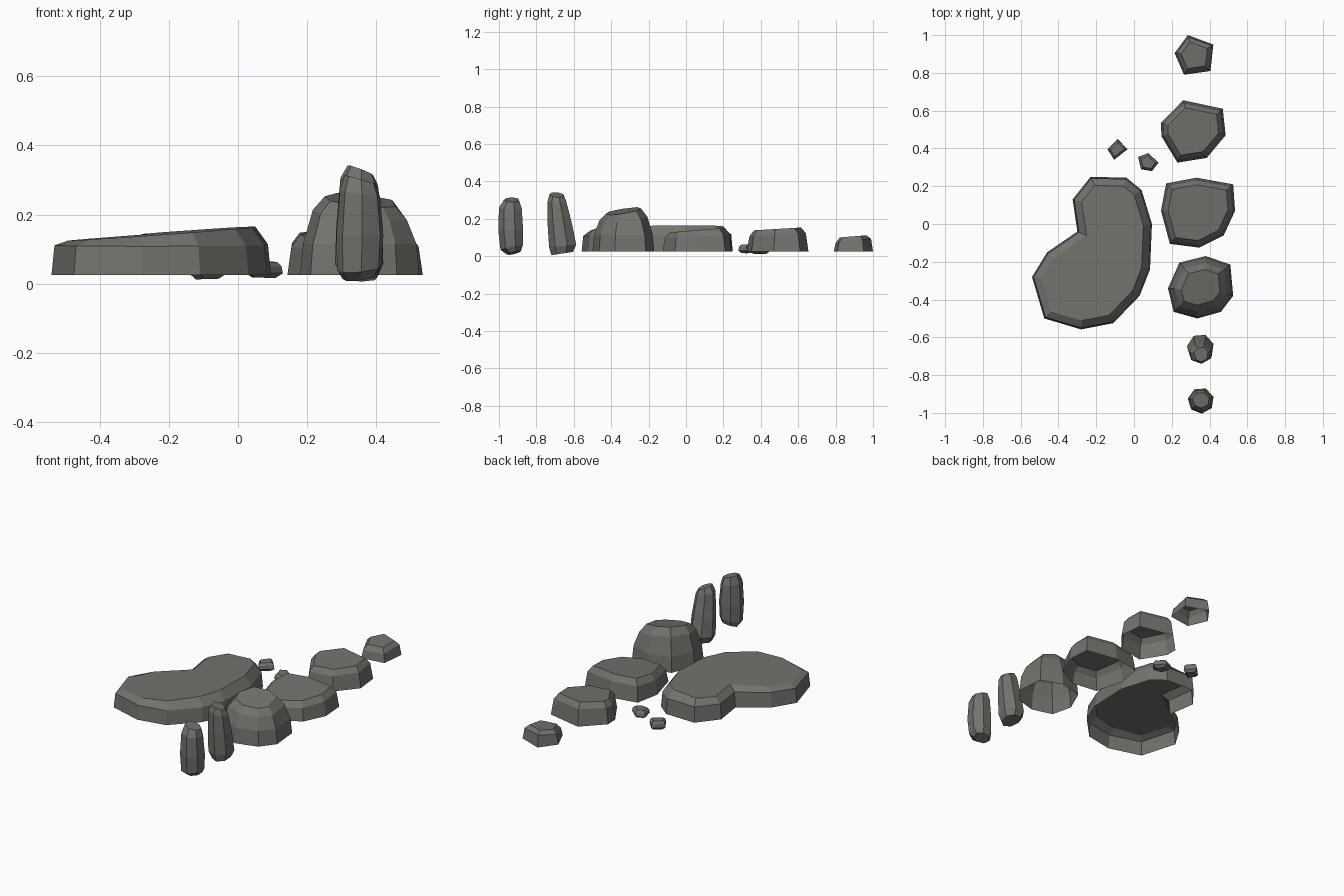
import bpy, bmesh, math
from mathutils import Vector

if "Cube" in bpy.data.objects:
    bpy.data.objects.remove(bpy.data.objects["Cube"])

stone = bpy.data.materials.new("grey_green_stone")
stone.diffuse_color = (0.165, 0.172, 0.153, 1)
stone.use_nodes = True
stone.node_tree.nodes["Principled BSDF"].inputs["Base Color"].default_value = stone.diffuse_color


def loft(name, rings, closed):
    """Flat-shaded rock from counter-clockwise rings, listed bottom to top."""
    bm = bmesh.new()
    vs = [[bm.verts.new(p) for p in r] for r in rings]
    n = len(vs[0])
    for a, b in zip(vs, vs[1:]):
        for i in range(n):
            j = (i + 1) % n
            bm.faces.new((a[i], a[j], b[j], b[i]))
    bm.faces.new(vs[-1])
    if closed:
        bm.faces.new(vs[0][::-1])
    me = bpy.data.meshes.new(name)
    bm.to_mesh(me)
    bm.free()
    me.materials.append(stone)
    ob = bpy.data.objects.new(name, me)
    bpy.context.collection.objects.link(ob)
    return ob


def inset(pts, d):
    """Move every edge of a counter-clockwise outline inward by d."""
    out = []
    for i, p in enumerate(pts):
        e0 = (p - pts[i - 1]).normalized()
        e1 = (pts[(i + 1) % len(pts)] - p).normalized()
        n0, n1 = Vector((-e0.y, e0.x)), Vector((-e1.y, e1.x))
        out.append(p + (n0 + n1) * d / (1 + n0.dot(n1)))
    return out


def outline_rock(name, outline, steps, closed=False):
    """steps: (inset, height, x tilt, y tilt)."""
    pts = [Vector(p) for p in reversed(outline)]
    c = sum(pts, Vector((0, 0))) / len(pts)
    rings = []
    for d, z, tx, ty in steps:
        rings.append([(p.x, p.y, z + tx * (p.x - c.x) + ty * (p.y - c.y))
                      for p in inset(pts, d)])
    return loft(name, rings, closed)


def standing_stone(name, steps, n=7, turn=0.3):
    """steps: (centre x, centre y, radius x, radius y, height, x tilt, y tilt)."""
    rings = []
    for cx, cy, rx, ry, z, tx, ty in steps:
        ring = []
        for i in range(n):
            a = turn + math.tau * i / n
            dx, dy = rx * math.cos(a), ry * math.sin(a)
            ring.append((cx + dx, cy + dy, z + tx * dx + ty * dy))
        rings.append(ring)
    return loft(name, rings, True)


# Large kidney-shaped slab, open underneath
outline_rock("kidney_slab", [
    (-.23, .25), (-.04, .245), (.04, .18), (.095, 0), (.085, -.24), (.03, -.38),
    (-.11, -.525), (-.28, -.558), (-.475, -.50), (-.54, -.28), (-.46, -.15),
    (-.30, -.04), (-.325, .13)],
    [(0, .025, 0, 0), (.008, .112, 0, .01), (.045, .147, .07, .01)])

# Row of low boulders, open underneath
outline_rock("far_boulder", [
    (.285, 1.0), (.42, .95), (.405, .81), (.265, .79), (.215, .905)],
    [(0, .025, 0, 0), (.009, .082, 0, .12), (.03, .106, 0, .08)])
outline_rock("back_boulder", [
    (.26, .655), (.47, .61), (.485, .47), (.385, .35), (.23, .325),
    (.145, .465), (.143, .535)],
    [(0, .025, 0, 0), (.013, .115, 0, .05), (.036, .146, 0, .06)])
outline_rock("middle_boulder", [
    (.17, .215), (.33, .245), (.525, .21), (.535, .07), (.475, -.06),
    (.345, -.125), (.19, -.105), (.143, .07)],
    [(0, .025, 0, 0), (.012, .107, 0, .06), (.037, .14, 0, .08)])

# Taller domed boulder, open underneath
outline_rock("domed_boulder", [
    (.24, -.205), (.38, -.17), (.51, -.215), (.525, -.38), (.46, -.465),
    (.335, -.50), (.21, -.465), (.18, -.34)],
    [(0, .025, 0, 0), (.008, .115, 0, 0), (.035, .2, -.1, .1),
     (.068, .24, -.13, .18)])

# Two upright stones
standing_stone("tall_stone", [
    (.355, -.66, .05, .06, .015, 0, .15), (.352, -.657, .072, .075, .055, 0, .1),
    (.352, -.672, .068, .068, .17, 0, 0), (.352, -.688, .056, .052, .295, -.2, 0),
    (.355, -.69, .038, .04, .328, -.38, -.1)])
standing_stone("front_stone", [
    (.352, -.918, .05, .038, .018, .12, .25), (.352, -.93, .066, .062, .045, .1, .2),
    (.354, -.935, .07, .069, .14, 0, 0), (.354, -.937, .06, .063, .26, -.15, 0),
    (.354, -.932, .046, .042, .302, -.28, 0)])

# Two pebbles
outline_rock("left_pebble", [
    (-.085, .45), (-.035, .395), (-.105, .34), (-.14, .395)],
    [(.014, .013, .03, 0), (0, .028, 0, 0), (.002, .05, 0, 0), (.012, .064, 0, .05)], True)
outline_rock("right_pebble", [
    (.075, .375), (.13, .325), (.095, .28), (.037, .29), (.022, .355)],
    [(.016, .017, -.03, 0), (0, .03, 0, 0), (.003, .05, 0, 0), (.013, .063, 0, .05)], True)
